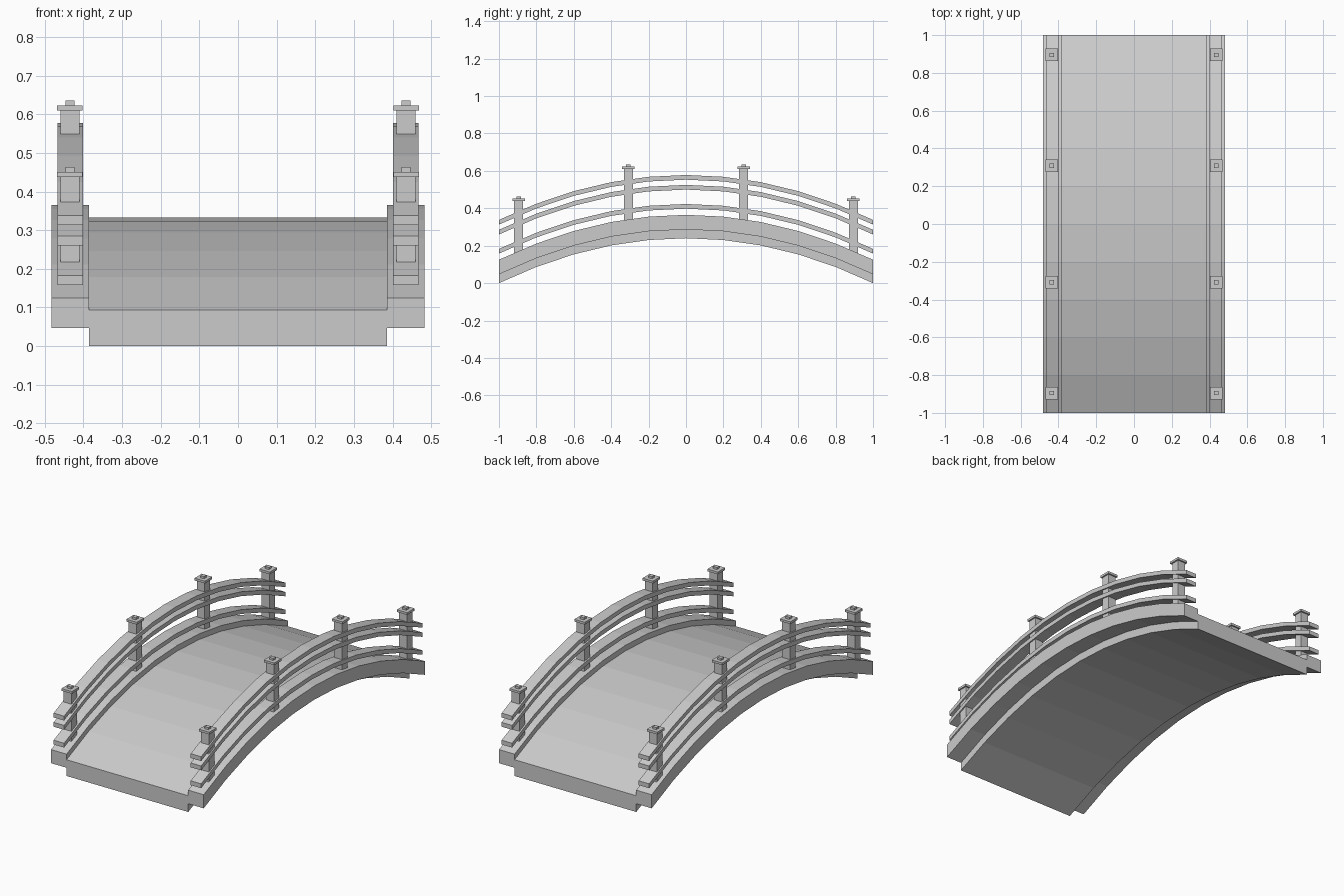
import bpy
import bmesh

cube = bpy.data.objects.get("Cube")
if cube:
    bpy.data.objects.remove(cube, do_unlink=True)

stone = bpy.data.materials.new("plain grey")
stone.use_nodes = True
GREY = (0.6, 0.6, 0.6, 1)
stone.diffuse_color = GREY
stone.node_tree.nodes["Principled BSDF"].inputs["Base Color"].default_value = GREY

RISE = 0.24
SEGMENTS = 10


def arch(y):
    return RISE * (1 - y * y)


def finish(name, bm):
    bmesh.ops.recalc_face_normals(bm, faces=bm.faces)
    mesh = bpy.data.meshes.new(name)
    bm.to_mesh(mesh)
    bm.free()
    mesh.materials.append(stone)
    obj = bpy.data.objects.new(name, mesh)
    bpy.context.collection.objects.link(obj)
    return obj


def arched_bar(name, x0, x1, z0, z1):
    """Rectangular section swept along the arch from front to back."""
    bm = bmesh.new()
    rings = []
    for i in range(SEGMENTS + 1):
        y = -1 + 2 * i / SEGMENTS
        corners = [(x0, z0), (x1, z0), (x1, z1), (x0, z1)]
        rings.append([bm.verts.new((x, y, z + arch(y))) for x, z in corners])
    for a, b in zip(rings, rings[1:]):
        for k in range(4):
            n = (k + 1) % 4
            bm.faces.new((a[k], a[n], b[n], b[k]))
    bm.faces.new(rings[0])
    bm.faces.new(rings[-1])
    return finish(name, bm)


def box(name, x, y, width, z0, z1):
    bm = bmesh.new()
    bmesh.ops.create_cube(bm, size=1)
    bmesh.ops.scale(bm, vec=(width, width, z1 - z0), verts=bm.verts)
    bmesh.ops.translate(bm, vec=(x, y, (z0 + z1) / 2), verts=bm.verts)
    return finish(name, bm)


# Walkway
arched_bar("deck", -0.385, 0.385, 0, 0.093)

for side, s in (("left", 1), ("right", -1)):
    # Side beam and the three rails above it
    arched_bar(side + "_beam", s * 0.385, s * 0.483, 0.047, 0.125)
    for rail, z in (("lower", 0.158), ("middle", 0.26), ("upper", 0.313)):
        arched_bar(f"{side}_{rail}_rail", s * 0.401, s * 0.467, z, z + 0.025)

    # Posts with a flat cap and a small knob
    for place, y, top in (("front_end", -0.895, 0.438), ("front_inner", -0.308, 0.61),
                          ("back_inner", 0.308, 0.61), ("back_end", 0.895, 0.438)):
        x = s * 0.435
        name = f"{side}_{place}_post"
        box(name, x, y, 0.049, arch(y) + 0.1, top)
        box(name + "_cap", x, y, 0.066, top, top + 0.013)
        box(name + "_knob", x, y, 0.023, top + 0.013, top + 0.025)
